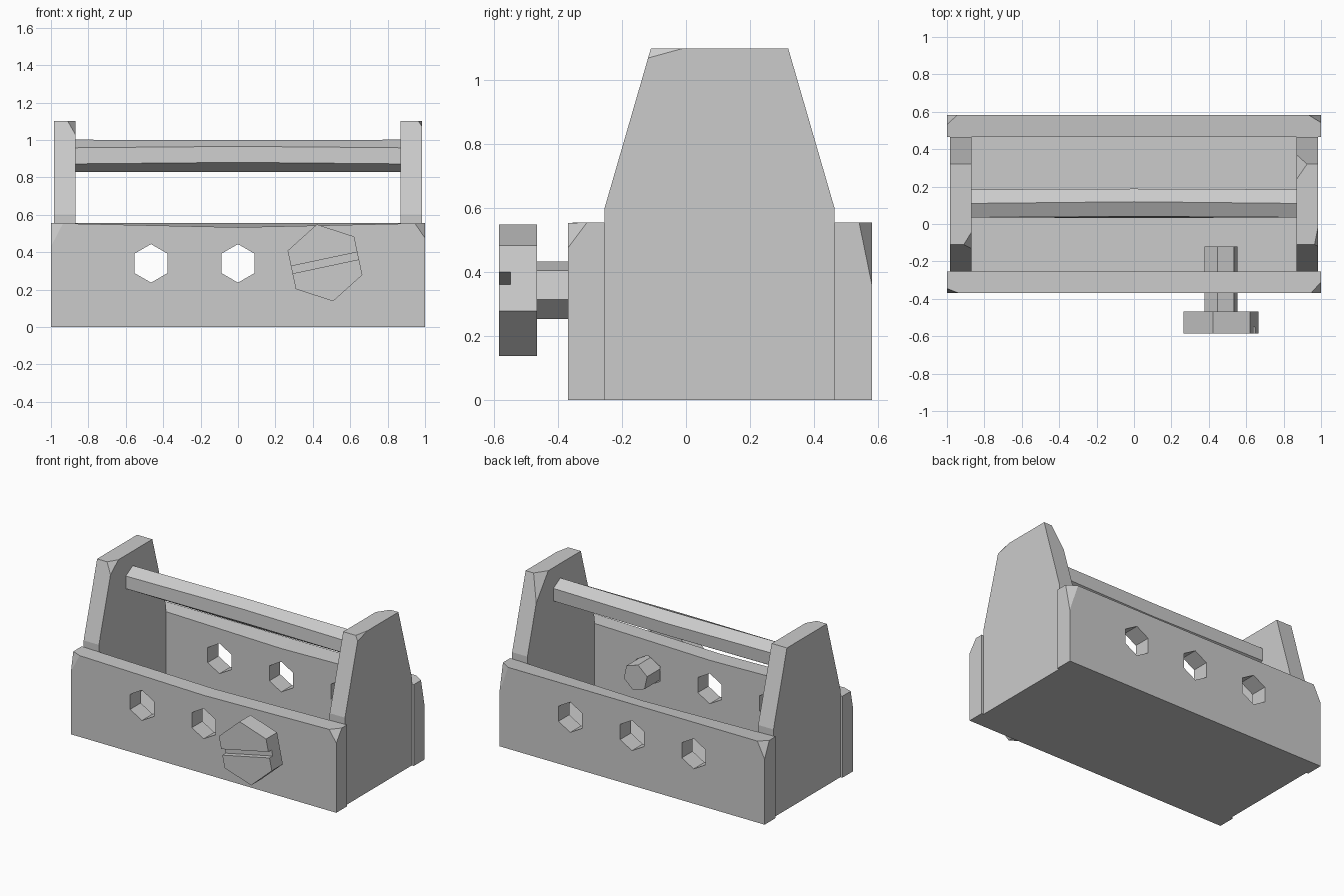
import bpy
import bmesh
from math import cos, sin, radians
from mathutils import Vector, Matrix

cube = bpy.data.objects.get("Cube")
if cube:
    bpy.data.objects.remove(cube, do_unlink=True)

grey = bpy.data.materials.new("plain_grey")
grey.use_nodes = True
grey.diffuse_color = (0.6, 0.6, 0.6, 1)
grey.node_tree.nodes["Principled BSDF"].inputs["Base Color"].default_value = (0.6, 0.6, 0.6, 1)


def hexagon(u, v, r, turn):
    angles = [radians(turn + 60 * i) for i in range(6)]
    return [(u + r * cos(a), v + r * sin(a)) for a in angles]


def prism(outline, axis, start, end):
    """Extrude a 2D outline along the x or y axis."""
    bm = bmesh.new()
    rings = []
    for t in (start, end):
        rings.append([bm.verts.new((t, u, v) if axis == "x" else (u, t, v)) for u, v in outline])
    a, b = rings
    bm.faces.new(a)
    bm.faces.new(b)
    for i in range(len(a)):
        j = (i + 1) % len(a)
        bm.faces.new((a[i], a[j], b[j], b[i]))
    bmesh.ops.recalc_face_normals(bm, faces=bm.faces)
    return bm


def chip(bm, *points):
    """Slice off a corner along the plane through three points."""
    p, q, r = map(Vector, points)
    normal = (q - p).cross(r - p).normalized()
    centre = sum((v.co for v in bm.verts), Vector()) / len(bm.verts)
    if normal.dot(centre - p) > 0:
        normal = -normal
    bmesh.ops.bisect_plane(bm, geom=bm.verts[:] + bm.edges[:] + bm.faces[:],
                           plane_co=p, plane_no=normal, clear_outer=True)
    bmesh.ops.holes_fill(bm, edges=[e for e in bm.edges if e.is_boundary])
    bmesh.ops.recalc_face_normals(bm, faces=bm.faces)


def finish(bm, name):
    mesh = bpy.data.meshes.new(name)
    bm.to_mesh(mesh)
    bm.free()
    mesh.materials.append(grey)
    obj = bpy.data.objects.new(name, mesh)
    bpy.context.collection.objects.link(obj)
    return obj


def cut(obj, cutter_bm):
    cutter = finish(cutter_bm, "cutter")
    cutter.hide_render = True
    mod = obj.modifiers.new("cut", "BOOLEAN")
    mod.operation = "DIFFERENCE"
    mod.solver = "EXACT"
    mod.object = cutter
    bpy.context.view_layer.objects.active = obj
    bpy.ops.object.modifier_apply(modifier=mod.name)
    bpy.data.objects.remove(cutter, do_unlink=True)


HOLES = (-0.465, 0, 0.465)
TOP = 0.555

# Long side panels with a worn dip, chipped corners and hexagonal holes
side = [(-1, 0), (1, 0), (1, TOP), (0, 0.533), (-1, TOP)]
# Per panel: y range, outer face, then (sign of x, chip width, depth, drop)
panels = {
    "front_panel": (-0.37, -0.255, -0.37, ((1, 0.055, 0.06, 0.08), (-1, 0.065, 0.025, 0.125))),
    "back_panel": (0.465, 0.582, 0.582, ((1, 0.065, 0.04, 0.195), (-1, 0.055, 0.05, 0.11))),
}
for name, (y0, y1, outer, chips) in panels.items():
    bm = prism(side, "y", y0, y1)
    if name == "back_panel":
        for v in bm.verts:
            if abs(v.co.x) < 0.01 and v.co.y > 0.5:
                v.co.z = TOP
    inward = 1 if outer < 0 else -1
    for s, w, d, h in chips:
        chip(bm, (s * (1 - w), outer, TOP), (s, outer + inward * d, TOP), (s, outer, TOP - h))
    panel = finish(bm, name)
    for x in HOLES:
        cut(panel, prism(hexagon(x, 0.34, 0.103, 30), "y", y0 - 0.1, y1 + 0.1))

# Tapered end panels with chipped top corners
end = [(-0.255, 0), (0.465, 0), (0.465, 0.6), (0.32, 1.1), (-0.11, 1.1), (-0.255, 0.6)]
bm = prism(end, "x", 0.87, 0.985)
chip(bm, (0.965, -0.11, 1.1), (0.985, -0.01, 1.1), (0.985, -0.119, 1.07))
chip(bm, (0.925, 0.32, 1.1), (0.87, 0.24, 1.1), (0.87, 0.37, 0.928))
finish(bm, "left_end_panel")
bm = prism(end, "x", -0.985, -0.87)
chip(bm, (-0.91, -0.11, 1.1), (-0.87, -0.045, 1.1), (-0.87, -0.13, 1.03))
finish(bm, "right_end_panel")

# Floor
floor = [(-0.255, 0), (0.465, 0), (0.465, 0.11), (-0.255, 0.11)]
finish(prism(floor, "x", -0.87, 0.87), "floor")

# Hexagonal handle bar with a slight twist in the middle
bm = prism(hexagon(0.11, 0.915, 0.086, 30), "x", -0.875, 0.875)
bmesh.ops.bisect_plane(bm, geom=bm.verts[:] + bm.edges[:] + bm.faces[:],
                       plane_co=(0, 0, 0), plane_no=(1, 0, 0))
bmesh.ops.rotate(bm, verts=[v for v in bm.verts if abs(v.co.x) < 0.01],
                 cent=(0, 0.11, 0.915), matrix=Matrix.Rotation(radians(-6), 3, "X"))
finish(bm, "handle_bar")

# Slotted bolt through the front panel
bolt_x, bolt_z = 0.465, 0.343
finish(prism(hexagon(bolt_x, bolt_z, 0.092, 42), "y", -0.47, -0.12), "bolt_shank")
head = finish(prism(hexagon(bolt_x, bolt_z, 0.21, 42), "y", -0.585, -0.467), "bolt_head")
slot = prism([(-0.3, -0.02), (0.3, -0.02), (0.3, 0.02), (-0.3, 0.02)], "y", -0.65, -0.55)
bmesh.ops.rotate(slot, verts=slot.verts, cent=(0, 0, 0), matrix=Matrix.Rotation(radians(-12), 3, "Y"))
bmesh.ops.translate(slot, verts=slot.verts, vec=(bolt_x, 0, bolt_z))
cut(head, slot)
